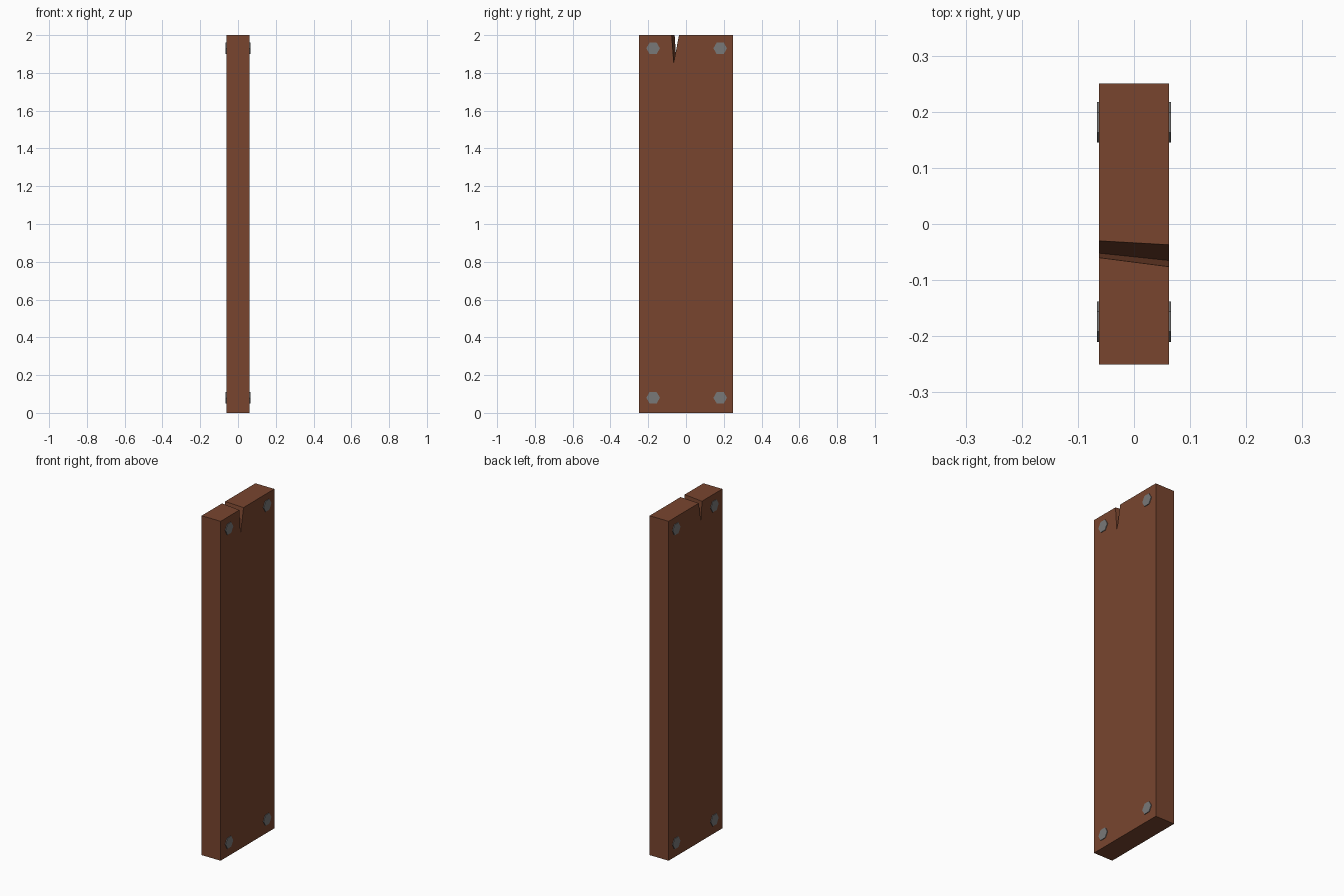
import bpy, bmesh
from math import cos, sin, pi

if "Cube" in bpy.data.objects:
    bpy.data.objects.remove(bpy.data.objects["Cube"])

HALF_X, HALF_Y, HEIGHT = 0.062, 0.25, 2.0


def material(name, rgb):
    m = bpy.data.materials.new(name)
    m.diffuse_color = (*rgb, 1)
    m.use_nodes = True
    m.node_tree.nodes["Principled BSDF"].inputs["Base Color"].default_value = m.diffuse_color
    return m


def loft_x(name, x0, profile0, x1, profile1, mat):
    """Solid between two matching (y, z) profiles at x0 and x1."""
    bm = bmesh.new()
    a = [bm.verts.new((x0, y, z)) for y, z in profile0]
    b = [bm.verts.new((x1, y, z)) for y, z in profile1]
    bm.faces.new(a)
    bm.faces.new(b)
    n = len(a)
    for i in range(n):
        j = (i + 1) % n
        bm.faces.new((a[i], a[j], b[j], b[i]))
    bmesh.ops.recalc_face_normals(bm, faces=bm.faces)
    mesh = bpy.data.meshes.new(name)
    bm.to_mesh(mesh)
    bm.free()
    mesh.materials.append(mat)
    obj = bpy.data.objects.new(name, mesh)
    bpy.context.collection.objects.link(obj)
    return obj


def plank_profile(y_left, y_tip, z_tip, y_right):
    return [(-HALF_Y, 0), (HALF_Y, 0), (HALF_Y, HEIGHT), (y_right, HEIGHT),
            (y_tip, z_tip), (y_left, HEIGHT), (-HALF_Y, HEIGHT)]


wood = material("brown_wood", (0.19, 0.06, 0.028))
metal = material("grey_metal", (0.19, 0.19, 0.19))

# Plank with a slanted split in its top end
loft_x("plank", -HALF_X, plank_profile(-0.06, -0.052, 1.875, -0.03),
       HALF_X, plank_profile(-0.076, -0.065, 1.855, -0.037), wood)

# Hexagonal bolt heads near the corners of both broad faces
for side, label in ((-1, "left"), (1, "right")):
    for y in (-0.174, 0.181):
        for z in (0.08, 1.93):
            hexagon = [(y + 0.036 * cos(i * pi / 3), z + 0.036 * sin(i * pi / 3))
                       for i in range(6)]
            loft_x(f"bolt_head_{label}", side * 0.058, hexagon,
                   side * 0.066, hexagon, metal)
